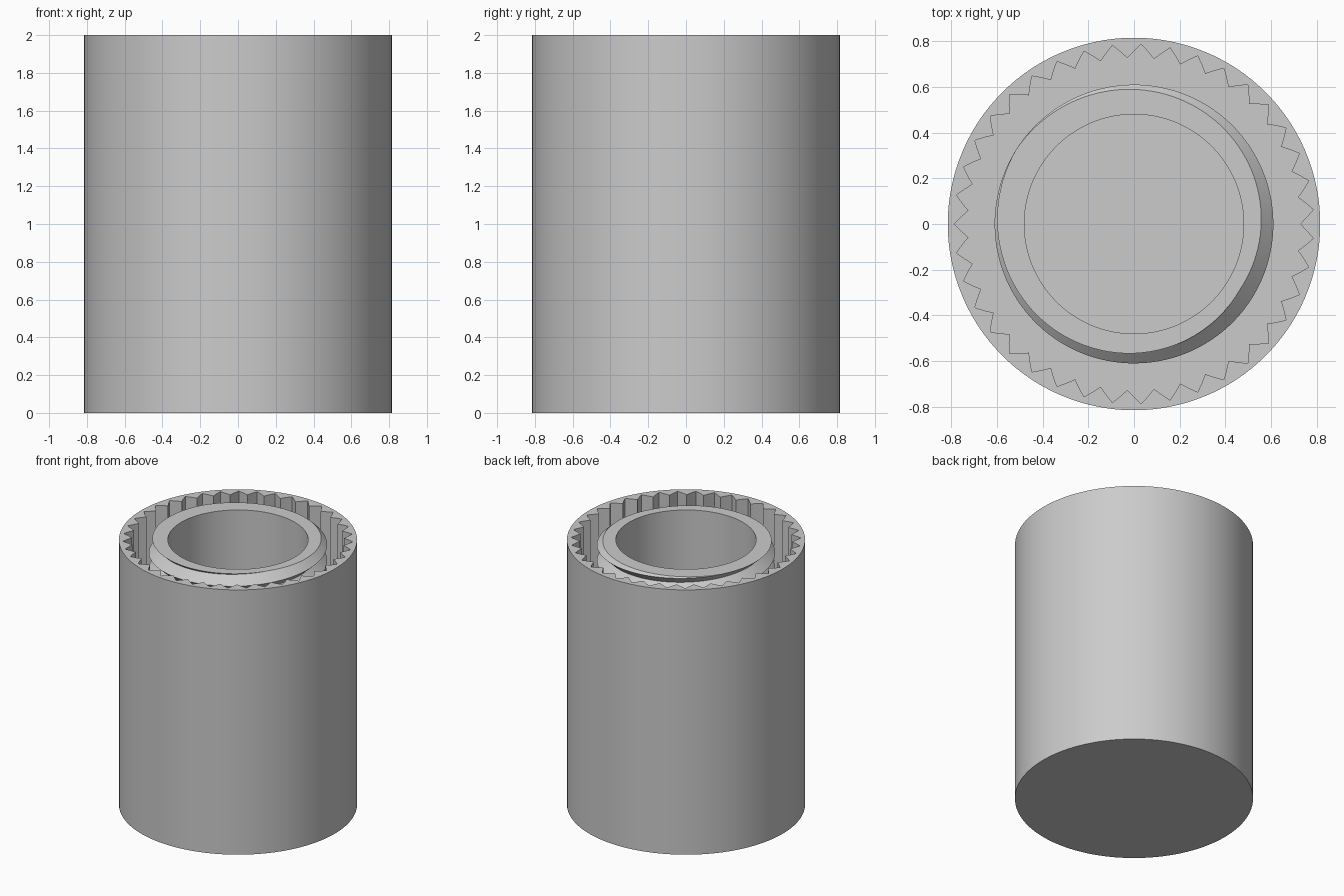
import bpy, bmesh, math

cube = bpy.data.objects.get("Cube")
if cube:
    bpy.data.objects.remove(cube, do_unlink=True)

HEIGHT, FLOOR = 2.0, 0.1
TEETH, SPLIT = 39, 4
PITCH, CREST, ROOT = 0.12, 0.61, 0.545
BORE = 0.48

grey = bpy.data.materials.new("plain grey")
grey.use_nodes = True
grey.diffuse_color = (0.6, 0.6, 0.6, 1)
grey.node_tree.nodes["Principled BSDF"].inputs["Base Color"].default_value = (0.6, 0.6, 0.6, 1)


def finish(name, bm):
    """Weld, orient and link a mesh as a smooth object with sharp edges."""
    bmesh.ops.remove_doubles(bm, verts=bm.verts, dist=1e-5)
    bmesh.ops.recalc_face_normals(bm, faces=bm.faces)
    mesh = bpy.data.meshes.new(name)
    bm.to_mesh(mesh)
    bm.free()
    mesh.materials.append(grey)
    obj = bpy.data.objects.new(name, mesh)
    bpy.context.collection.objects.link(obj)
    bpy.ops.object.select_all(action="DESELECT")
    obj.select_set(True)
    bpy.context.view_layer.objects.active = obj
    bpy.ops.object.shade_smooth_by_angle(angle=math.radians(30))


def point(bm, r, angle, z):
    return bm.verts.new((r * math.cos(angle), r * math.sin(angle), z))


# Outer shell: round outside, toothed cavity inside
bm = bmesh.new()
count = TEETH * SPLIT
step = 2 * math.pi / count


def tooth_radius(i):
    away = abs((i + SPLIT // 2) % SPLIT - SPLIT // 2) / (SPLIT / 2)
    return 0.787 + (0.727 - 0.787) * away


def ring(radius, z):
    return [point(bm, radius(i), math.pi + i * step, z) for i in range(count)]


def outside(i):
    return 0.815


rings = [ring(outside, 0), ring(outside, HEIGHT),
         ring(tooth_radius, HEIGHT), ring(tooth_radius, FLOOR)]
for a, b in zip(rings, rings[1:]):
    for i in range(count):
        j = (i + 1) % count
        bm.faces.new((a[i], a[j], b[j], b[i]))
bm.faces.new(rings[0])
bm.faces.new(rings[-1])
finish("toothed_shell", bm)

# Threaded core: rows follow the helix and are clipped at both ends
bm = bmesh.new()
columns = 120
half = PITCH / 2
start = math.radians(148)


def thread_radius(z, turn):
    phase = ((z - HEIGHT) / PITCH - turn) % 1
    return CREST + (ROOT - CREST) * 2 * min(phase, 1 - phase)


rows = math.ceil(HEIGHT / half) + 4
grid = []
for c in range(columns + 1):
    turn = c / columns
    angle = start + turn * 2 * math.pi
    column = []
    for k in range(-rows, 4):
        z = min(max(HEIGHT + PITCH * turn + k * half, FLOOR), HEIGHT)
        column.append(point(bm, thread_radius(z, turn), angle, z))
    # Flat lip, bore wall and bore floor
    for r, z in ((BORE, HEIGHT), (BORE, FLOOR + 0.05), (0, FLOOR + 0.05)):
        column.append(point(bm, r, angle, z))
    grid.append(column)
for a, b in zip(grid, grid[1:]):
    for k in range(len(a) - 1):
        bm.faces.new((a[k], b[k], b[k + 1], a[k + 1]))
finish("threaded_core", bm)
